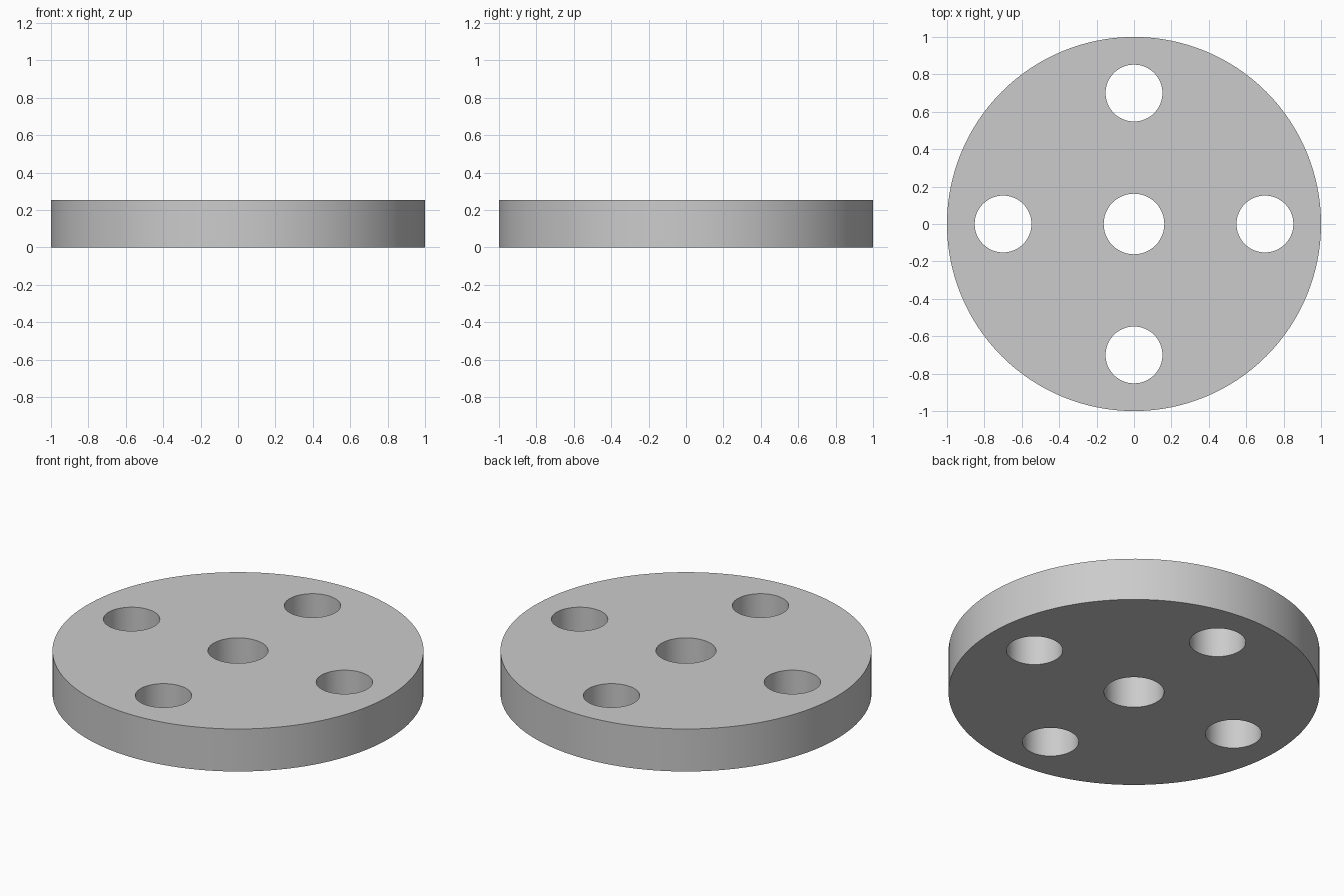
import bpy
from math import cos, sin, pi, radians

if "Cube" in bpy.data.objects:
    bpy.data.objects.remove(bpy.data.objects["Cube"])

THICKNESS = 0.253
BOLT_CIRCLE = 0.70


def cylinder(name, radius, z0, z1, x=0, y=0, sides=64):
    bpy.ops.mesh.primitive_cylinder_add(
        vertices=sides, radius=radius, depth=z1 - z0, location=(x, y, (z0 + z1) / 2))
    obj = bpy.context.object
    obj.name = name
    return obj


# Flange disc
disc = cylinder("flange_disc", 1.0, 0, THICKNESS, sides=128)

# Centre bore and four bolt holes
cutters = [cylinder("centre_bore_cutter", 0.162, -0.1, THICKNESS + 0.1)]
for i in range(4):
    a = i * pi / 2
    cutters.append(cylinder("bolt_hole_cutter", 0.152, -0.1, THICKNESS + 0.1,
                            BOLT_CIRCLE * cos(a), BOLT_CIRCLE * sin(a)))

# Cut the holes, then remove the cutters
bpy.context.view_layer.objects.active = disc
for cutter in cutters:
    cutter.hide_render = True
    mod = disc.modifiers.new("hole", 'BOOLEAN')
    mod.operation = 'DIFFERENCE'
    mod.solver = 'EXACT'
    mod.object = cutter
    bpy.ops.object.modifier_apply(modifier=mod.name)
    bpy.data.objects.remove(cutter)

# Smooth round walls with crisp rims
bpy.ops.object.select_all(action='DESELECT')
disc.select_set(True)
bpy.ops.object.shade_smooth_by_angle(angle=radians(30))
